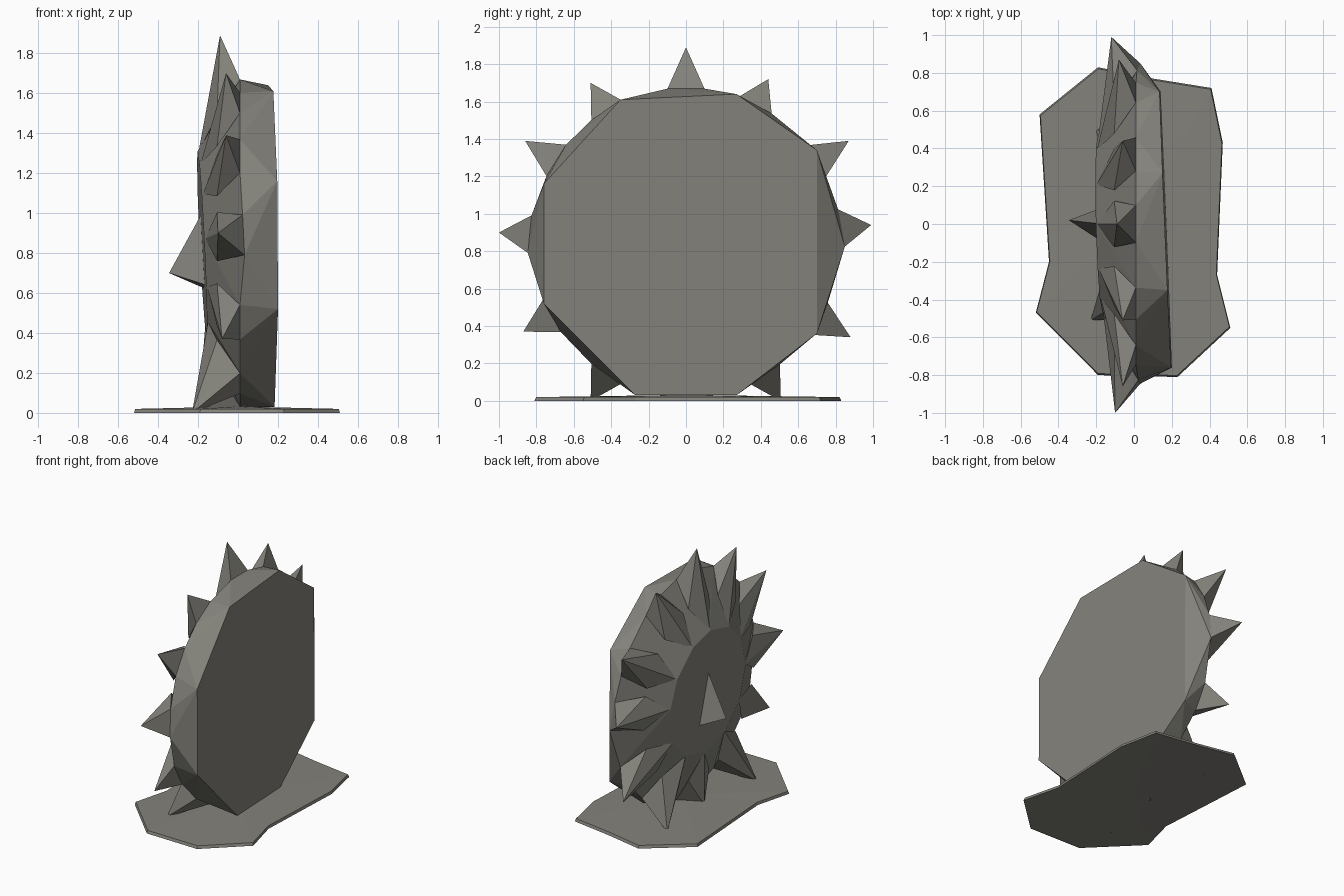
import bpy, bmesh, math
from mathutils import Vector

if "Cube" in bpy.data.objects:
    bpy.data.objects.remove(bpy.data.objects["Cube"])

CZ = 0.85  # height of the disc centre

stone = bpy.data.materials.new("dark_stone")
stone.diffuse_color = (0.228, 0.222, 0.196, 1)
stone.use_nodes = True
stone.node_tree.nodes["Principled BSDF"].inputs["Base Color"].default_value = stone.diffuse_color


def hull_object(name, points):
    """Faceted convex solid around a few points."""
    bm = bmesh.new()
    for p in points:
        bm.verts.new(p)
    res = bmesh.ops.convex_hull(bm, input=bm.verts)
    junk = {g for g in res["geom_interior"] + res["geom_unused"]
            if isinstance(g, bmesh.types.BMVert) and g.is_valid}
    bmesh.ops.delete(bm, geom=list(junk), context='VERTS')
    bmesh.ops.dissolve_limit(bm, angle_limit=math.radians(1.5), verts=bm.verts, edges=bm.edges)
    return finish(name, bm)


def finish(name, bm):
    bmesh.ops.recalc_face_normals(bm, faces=bm.faces)
    mesh = bpy.data.meshes.new(name)
    bm.to_mesh(mesh)
    bm.free()
    mesh.materials.append(stone)
    ob = bpy.data.objects.new(name, mesh)
    bpy.context.collection.objects.link(ob)
    return ob


def polar(x, r, a):
    return Vector((x, r * math.cos(a), max(0.02, CZ + r * math.sin(a))))


def front_point(a):
    # the small front face leans slightly
    return polar(-0.18 - 0.022 * math.sin(a) - 0.012 * math.cos(a), 0.46, a)


def rim_point(a):
    # the rim bulges a little at both sides
    side = max(0, abs(math.cos(a)) - 0.97) / 0.03
    return polar(0.01 + 0.025 * side, 0.825 + 0.025 * side, a)


# Spike tips, anticlockwise from +y: (x, y, z)
tips = [(-0.12, 0.99, 0.94), (-0.08, 0.87, 1.39), (-0.06, 0.44, 1.72),
        (-0.09, 0.00, 1.89), (-0.06, -0.51, 1.70), (-0.06, -0.86, 1.39),
        (-0.10, -1.00, 0.90), (-0.08, -0.87, 0.37), (-0.23, -0.51, 0.00),
        (-0.15, 0.00, 0.00), (-0.20, 0.505, 0.00), (-0.10, 0.88, 0.34)]

# Disc: octagonal large face, wide rim, smaller front face
back = [(-0.35, 1.61), (0.27, 1.64), (0.70, 1.34), (0.70, 0.36),
        (0.27, 0.03), (-0.27, 0.03), (-0.76, 0.52), (-0.76, 1.16)]
body = [Vector((0.167 - 0.031 * y / 0.75 + 0.006 * (CZ - z), y, z)) for y, z in back]
angles = [math.atan2(z - CZ, y) for _, y, z in tips]
for a in angles:
    body += [rim_point(a - 0.12), rim_point(a + 0.12), front_point(a)]
hull_object("disc", body)

# Spikes on kite-shaped bases, running from the front face edge to the rim
for i, (tip, a) in enumerate(zip(tips, angles)):
    hull_object(f"rim_spike_{i + 1}", [
        Vector(tip), front_point(a) + Vector((0.005, 0, 0)),
        rim_point(a - 0.12), rim_point(a + 0.12),
        polar(-0.105, 0.65, a - 0.19), polar(-0.105, 0.65, a + 0.19)])

# Central spike, drooping
hull_object("centre_spike", [(-0.345, 0.02, 0.70), (-0.17, 0.0, 1.02),
                             (-0.16, -0.10, 0.64), (-0.16, 0.09, 0.62)])

# Thin irregular base plate, slightly raised in the middle
outline = [(-0.50, 0.58), (-0.19, 0.83), (0.10, 0.77), (0.41, 0.72), (0.47, 0.43),
           (0.44, -0.27), (0.51, -0.55), (0.23, -0.81), (-0.19, -0.80),
           (-0.52, -0.47), (-0.45, -0.20)]
bm = bmesh.new()
low = [bm.verts.new((x, y, 0)) for x, y in outline]
high = [bm.verts.new((x * 0.99, y * 0.99, 0.02)) for x, y in outline]
peak = bm.verts.new((0, 0, 0.032))
hollow = bm.verts.new((0, 0, 0.01))
for i in range(len(outline)):
    j = (i + 1) % len(outline)
    bm.faces.new((low[i], low[j], high[j], high[i]))
    bm.faces.new((high[i], high[j], peak))
    bm.faces.new((low[j], low[i], hollow))
finish("base_plate", bm)
